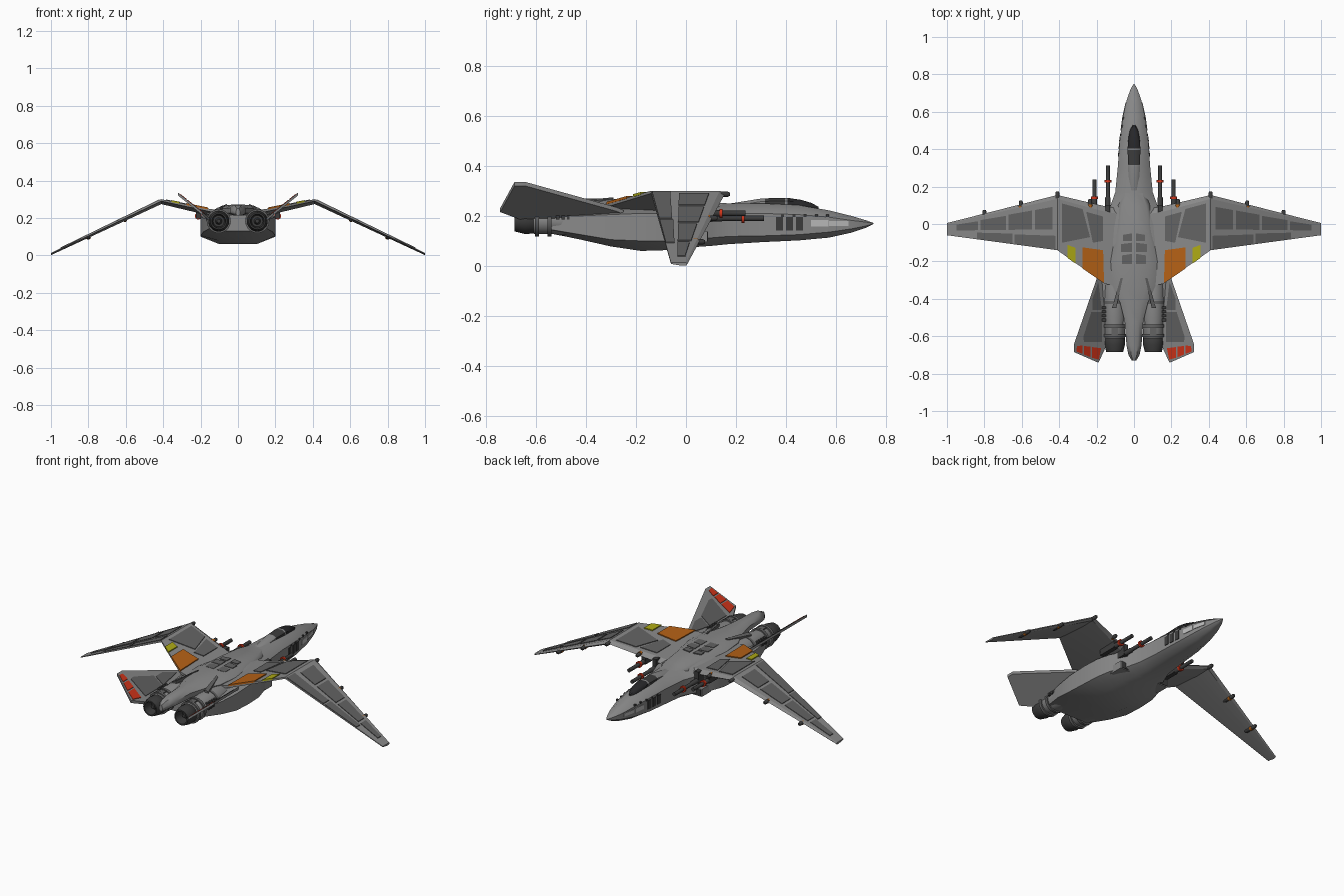
import bpy, bmesh, math
from mathutils import Vector

if "Cube" in bpy.data.objects:
    bpy.data.objects.remove(bpy.data.objects["Cube"])


def material(name, r, g, b):
    m = bpy.data.materials.new(name)
    m.diffuse_color = (r, g, b, 1)
    m.use_nodes = True
    m.node_tree.nodes["Principled BSDF"].inputs["Base Color"].default_value = m.diffuse_color
    return m


GREY = material("hull grey", .25, .25, .25)
PANEL = material("panel grey", .125, .125, .125)
DARK = material("dark metal", .045, .045, .045)
GLASS = material("canopy black", .02, .02, .022)
PALE = material("pale grey", .5, .5, .5)
ORANGE = material("orange", .46, .12, .008)
YELLOW = material("yellow", .42, .4, .008)
RED = material("red", .65, .035, .01)


def finish(name, bm, mats, angle=30):
    bmesh.ops.recalc_face_normals(bm, faces=bm.faces)
    me = bpy.data.meshes.new(name)
    bm.to_mesh(me)
    bm.free()
    for m in mats:
        me.materials.append(m)
    ob = bpy.data.objects.new(name, me)
    bpy.context.collection.objects.link(ob)
    bpy.ops.object.select_all(action='DESELECT')
    ob.select_set(True)
    bpy.context.view_layer.objects.active = ob
    bpy.ops.object.shade_smooth_by_angle(angle=math.radians(angle))
    return ob


def loft(name, rings, mats, rule=None, angle=30):
    """Skin a list of closed rings and cap both ends."""
    bm = bmesh.new()
    vs = [[bm.verts.new(p) for p in r] for r in rings]
    n = len(rings[0])
    for a, b in zip(vs, vs[1:]):
        for i in range(n):
            bm.faces.new((a[i], a[(i + 1) % n], b[(i + 1) % n], b[i]))
    bm.faces.new(vs[0])
    bm.faces.new(vs[-1])
    if rule:
        for f in bm.faces:
            f.material_index = rule(f.calc_center_median())
    return finish(name, bm, mats, angle)


def hull_ring(y, w, wt, wb, zt, zu, zl, zb):
    half = [(wt, zt), (w, zu), (w, zl), (wb, zb)]
    return [(x, y, z) for x, z in half] + [(-x, y, z) for x, z in reversed(half)]


def lathe(name, prof, x, z, mat, n=16):
    """Round part along y from (y, radius) pairs."""
    rings = [[(x + r * math.cos(2 * math.pi * i / n), y, z + r * math.sin(2 * math.pi * i / n))
              for i in range(n)] for y, r in prof]
    return loft(name, rings, [mat], angle=40)


def plate(name, pts, zf, mat, hi=.004, lo=-.004, s=1):
    """Thin plate over top-view points, following height zf(x)."""
    return loft(name, [[(s * x, y, zf(x) + d) for x, y in pts] for d in (lo, hi)], [mat])


def box(name, x0, x1, y0, y1, z0, z1, mat):
    return loft(name, [[(x0, y, z0), (x1, y, z0), (x1, y, z1), (x0, y, z1)] for y in (y0, y1)], [mat])


def lerp(table, x, k):
    for a, b in zip(table, table[1:]):
        if a[0] <= x <= b[0]:
            return a[k] + (b[k] - a[k]) * (x - a[0]) / (b[0] - a[0])
    return table[-1][k]


# Fuselage with wide belly: y, width, top z, upper side z, lower side z, bottom z
HULL = [(-.54, .15, .215, .2, .145, .13), (-.42, .185, .235, .2, .125, .105),
        (-.3, .2, .245, .205, .105, .078), (-.18, .2, .25, .21, .1, .06),
        (-.08, .195, .25, .21, .1, .063), (0, .175, .25, .21, .105, .073),
        (.1, .125, .25, .21, .112, .08), (.17, .1, .25, .21, .118, .087),
        (.3, .087, .25, .21, .12, .095), (.45, .076, .243, .205, .125, .102),
        (.57, .06, .222, .195, .135, .113), (.66, .04, .2, .182, .148, .133),
        (.72, .019, .182, .175, .16, .153), (.748, .003, .172, .171, .168, .167)]
loft("fuselage", [hull_ring(y, w, w * .48, w * .5, zt, zu, zl, zb)
                  for y, w, zt, zu, zl, zb in HULL], [GREY], angle=45)

# Raised spine running back into the tail boom
SPINE = [(.22, .05, .03, .246), (.1, .085, .065, .255), (-.05, .1, .078, .262), (-.2, .125, .085, .265),
         (-.33, .115, .065, .268), (-.42, .075, .04, .27), (-.52, .05, .025, .272),
         (-.65, .04, .02, .27), (-.7, .03, .015, .264), (-.73, .012, .006, .25)]
loft("tail_spine", [hull_ring(y, w, wt, wt, zt, zt - .02, .225, .212)
                    for y, w, wt, zt in SPINE], [GREY], angle=45)

# Canopy: dark glass, frame bar, grey rear fairing
CANOPY = [(.53, .008, .236), (.5, .022, .252), (.46, .03, .264), (.405, .034, .272), (.395, .034, .272),
          (.315, .032, .27), (.305, .032, .27), (.18, .026, .25)]
loft("canopy", [hull_ring(y, w, w * .55, w, zt, zt - .012, .225, .22) for y, w, zt in CANOPY],
     [GLASS, GREY, DARK], lambda c: 1 if c.y < .312 or .396 < c.y < .404 else (2 if c.y < .4 else 0), 45)

# Wing stations: x, leading y, trailing y, top z, thickness
WING = [(.06, .08, -.34, .236, .045), (.155, .095, -.32, .249, .036),
        (.41, .155, -.14, .3, .026), (1, .005, -.06, .013, .012)]
wing_z = lambda x: lerp(WING, x, 3)
lead = lambda x: lerp(WING, x, 1)


def chord(x, f):
    return (x, lead(x) + f * (lerp(WING, x, 2) - lead(x)))


def wing_ring(s, x, yl, yt, zt, t):
    c = yl - yt
    return [(s * x, y, z) for y, z in [(yl, zt - t * .5), (yl - .07 * c, zt), (yt, zt), (yt, zt - t * .4),
                                       (yl - .35 * c, zt - t), (yl - .06 * c, zt - t * .9)]]


# Tail fin plane
fin_z = lambda x: .327 - .8 * (.32 - x)
FIN = [(.18, -.25), (.195, -.28), (.32, -.64), (.32, -.685), (.19, -.742), (.152, -.66), (.13, -.3)]

for s, side in ((1, "right"), (-1, "left")):
    N = lambda part: side + "_" + part
    loft(N("wing"), [wing_ring(s, *st) for st in WING], [GREY], angle=25)

    # Wing panels, flaps and coloured plates
    for x0, x1, f0, f1 in [(.435, .53, .2, .62), (.545, .67, .2, .62), (.685, .82, .22, .62), (.835, .95, .25, .62),
                           (.42, .64, .74, .99), (.65, .84, .72, .99)]:
        plate(N("wing_panel"), [chord(x0, f0), chord(x1, f0), chord(x1, f1), chord(x0, f1)],
              wing_z, PANEL, s=s)
    for pts in ([(.385, .11), (.275, .08), (.235, -.07), (.385, -.1)],
                [(.255, .065), (.165, .04), (.165, -.09), (.22, -.1)]):
        plate(N("inner_panel"), pts, wing_z, PANEL, s=s)
    plate(N("orange_plate"), [(.275, -.125), (.165, -.14), (.16, -.317), (.275, -.238)],
          wing_z, ORANGE, .006, s=s)
    plate(N("yellow_plate"), [(.355, -.112), (.312, -.128), (.312, -.212), (.355, -.182)],
          wing_z, YELLOW, .006, s=s)

    # Leading-edge pods with orange rings
    for x, ring in ((.41, 0), (.605, 1), (.8, 1), (.235, 1)):
        y, z, r = lead(x), wing_z(x) - .014, .011
        lathe(N("wing_pod"), [(y - .07, r * .6), (y - .06, r), (y + .012, r), (y + .02, r * .6)], s * x, z, DARK, 10)
        if ring:
            lathe(N("pod_ring"), [(y - .025, r + .002), (y - .01, r + .002)], s * x, z, ORANGE, 10)

    # Guns with red collars and mounts
    for x, z, y1, yc in ((.14, .19, .312, .228), (.212, .21, .238, .14)):
        lathe(N("gun"), [(-.02, .014), (.14, .014), (.145, .011), (y1, .011)], s * x, z, DARK, 10)
        lathe(N("gun_collar"), [(yc - .006, .019), (yc + .006, .019)], s * x, z, RED, 10)
        box(N("gun_mount"), s * (x - .013), s * (x + .013), -.02, .1, z - .014, .245, DARK)

    # Engine, bands and nozzle
    ex, ez = s * .103, .183
    lathe(N("engine"), [(-.25, .05), (-.3, .062), (-.5, .062), (-.53, .056), (-.605, .056), (-.615, .05)], ex, ez, GREY, 20)
    for y in (-.42, -.545, -.595):
        lathe(N("engine_band"), [(y - .008, .06), (y - .008, .0645), (y + .008, .0645), (y + .008, .06)], ex, ez, PANEL, 20)
    lathe(N("nozzle"), [(-.6, .048), (-.61, .054), (-.645, .055), (-.685, .045), (-.685, .037),
                        (-.63, .03), (-.63, .018), (-.66, .01)], ex, ez, DARK, 20)
    for i in range(4):
        y = -.44 - i * .022
        box(N("engine_rib"), s * .15, s * .172, y - .014, y, .185, .222, DARK)
    box(N("engine_hatch"), ex - .018, ex + .018, -.59, -.555, ez, ez + .06, PANEL)

    # V-tail fin with dark panels and red tip blocks
    plate(N("tail_fin"), FIN, fin_z, GREY, .008, -.008, s)
    for pts, m in (([(.19, -.31), (.222, -.4), (.222, -.46), (.172, -.46)], PANEL),
                   ([(.228, -.47), (.27, -.6), (.268, -.63), (.172, -.63), (.172, -.47)], PANEL),
                   ([(.305, -.652), (.308, -.682), (.275, -.694), (.275, -.65)], RED),
                   ([(.268, -.652), (.268, -.698), (.232, -.712), (.232, -.656)], RED),
                   ([(.225, -.658), (.225, -.715), (.188, -.725), (.176, -.664)], RED)):
        plate(N("fin_plate"), pts, fin_z, m, .011, 0, s)

    # Nose side vents, pale strip and small ticks
    def side_plate(name, y0, y1, z0, z1, m):
        loft(N(name), [[(s * (lerp(HULL, y, 1) + d), y, z) for y, z in ((y0, z0), (y1, z0), (y1, z1), (y0, z1))]
                       for d in (-.006, .003)], [m])
    for y in (.36, .4, .44):
        side_plate("vent", y, y + .027, .142, .195, DARK)
    side_plate("pale_strip", .5, .569, .157, .184, PALE)
    side_plate("pale_strip", .571, .65, .16, .18, PALE)
    for i in range(5):
        side_plate("nose_tick", .38 + i * .045, .392 + i * .045, .196, .206, DARK)

    # Deck hatches and tail ridges
    for y0, y1, x1 in ((-.05, -.09, .06), (-.1, -.15, .07), (-.16, -.215, .065)):
        plate(N("deck_hatch"), [(.012, y0), (x1, y0 - .008), (x1, y1), (.012, y1)],
              lambda x: .263, PANEL, .004, -.01, s)
    plate(N("tail_ridge"), [(.06, -.29), (.072, -.29), (.118, -.45), (.095, -.45)],
          lambda x: .27 - (x - .06) * .4, PANEL, .004, -.02, s)

    # Belly air intake lip
    box(N("intake_lip"), s * .1, s * .165, .0, .085, .095, .14, GREY)
    box(N("intake_mouth"), s * .108, s * .158, .084, .088, .1, .135, DARK)
